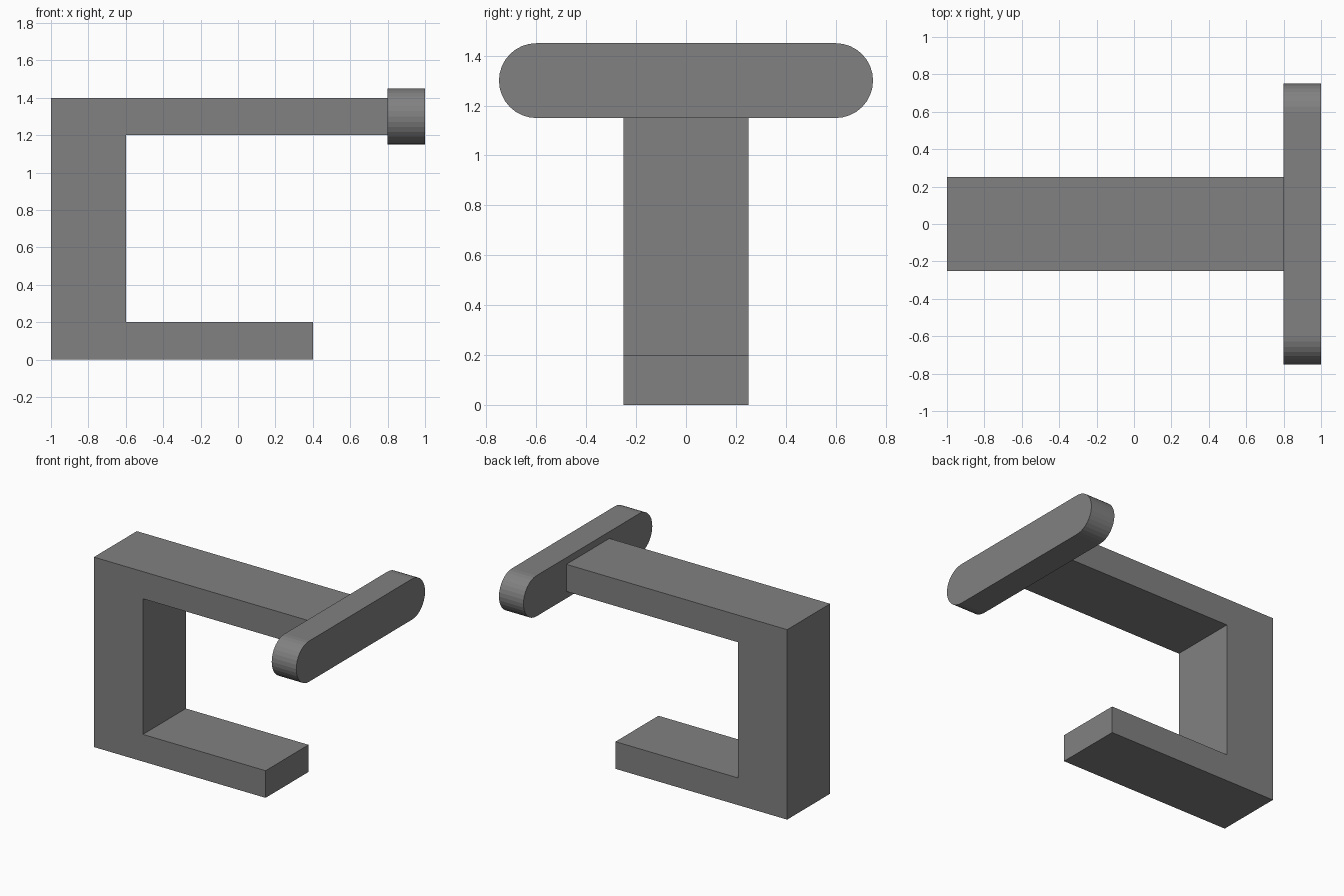
import bpy, bmesh
from math import sin, cos, pi
from mathutils import Vector

if "Cube" in bpy.data.objects:
    bpy.data.objects.remove(bpy.data.objects["Cube"])

# Dark grey for the whole model
grey = bpy.data.materials.new("dark_grey")
grey.diffuse_color = (0.22, 0.22, 0.22, 1)
grey.use_nodes = True
grey.node_tree.nodes["Principled BSDF"].inputs["Base Color"].default_value = grey.diffuse_color


def extrude_profile(name, points, direction):
    """Fill a closed outline and extrude it into a flat-shaded solid."""
    bm = bmesh.new()
    face = bm.faces.new([bm.verts.new(p) for p in points])
    result = bmesh.ops.extrude_face_region(bm, geom=[face], use_keep_orig=True)
    moved = [g for g in result["geom"] if isinstance(g, bmesh.types.BMVert)]
    bmesh.ops.translate(bm, verts=moved, vec=Vector(direction))
    bmesh.ops.recalc_face_normals(bm, faces=bm.faces)
    mesh = bpy.data.meshes.new(name)
    bm.to_mesh(mesh)
    bm.free()
    mesh.materials.append(grey)
    obj = bpy.data.objects.new(name, mesh)
    bpy.context.collection.objects.link(obj)
    return obj


# C-shaped bracket: short lower arm, thick upright, long upper arm
outline = [(-1, 0), (0.4, 0), (0.4, 0.2), (-0.6, 0.2),
           (-0.6, 1.2), (0.8, 1.2), (0.8, 1.4), (-1, 1.4)]
extrude_profile("bracket", [(x, -0.25, z) for x, z in outline], (0, 0.5, 0))

# Round-ended crossbar across the tip of the upper arm
STEPS, RADIUS = 16, 0.15
bar = []
for side, start in ((1, -pi / 2), (-1, pi / 2)):
    for i in range(STEPS + 1):
        a = start + pi * i / STEPS
        bar.append((0.8, side * 0.6 + RADIUS * cos(a), 1.3 + RADIUS * sin(a)))
extrude_profile("crossbar", bar, (0.2, 0, 0))
